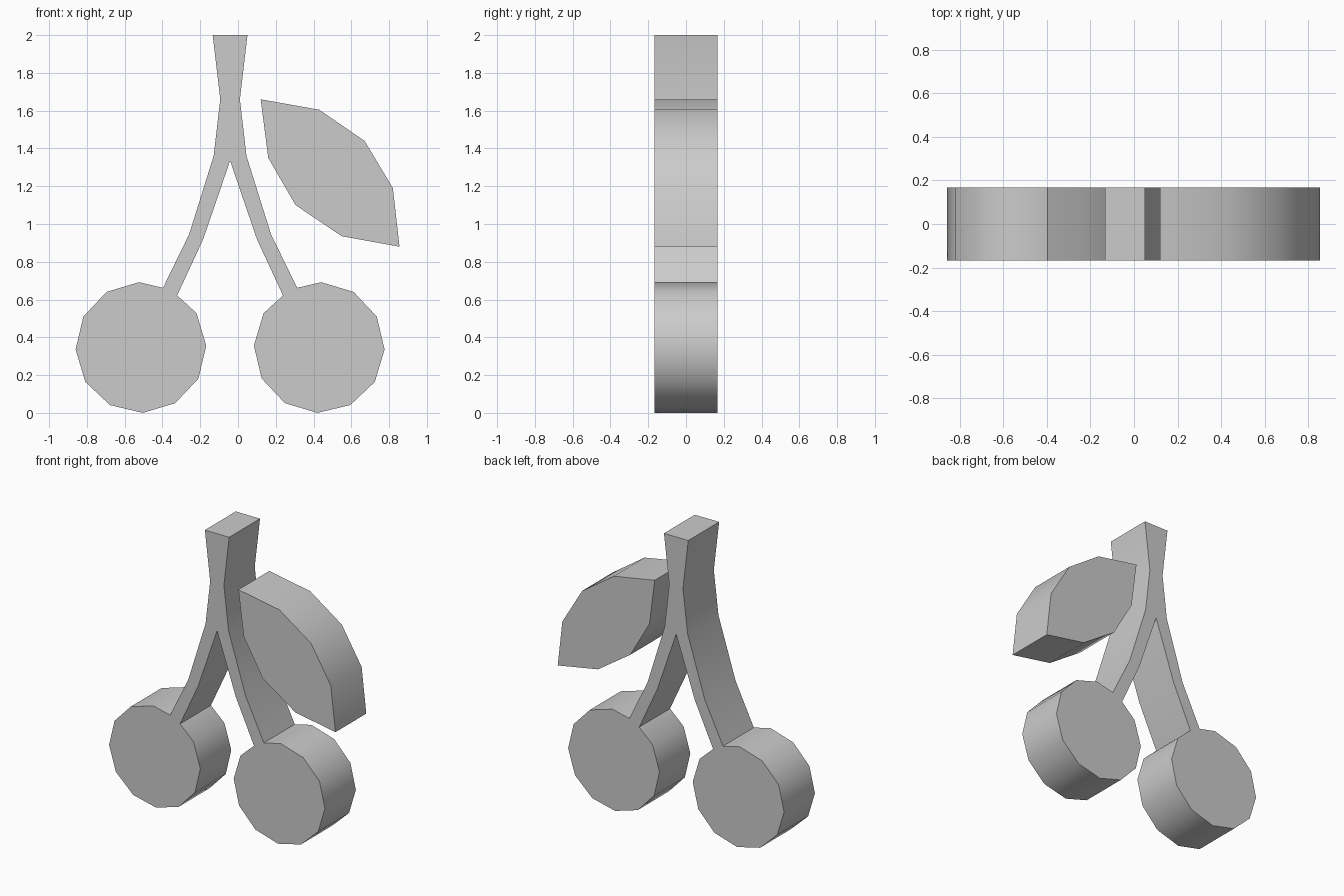
import bpy, bmesh, math

cube = bpy.data.objects.get("Cube")
if cube:
    bpy.data.objects.remove(cube, do_unlink=True)

HALF_DEPTH = 0.167
AXIS = -0.042       # x of the stem's mirror line
RADIUS = 0.346

grey = bpy.data.materials.new("plain_grey")
grey.use_nodes = True
grey.diffuse_color = (0.6, 0.6, 0.6, 1)
grey.node_tree.nodes["Principled BSDF"].inputs["Base Color"].default_value = (0.6, 0.6, 0.6, 1)


def slab(name, outline, joints=()):
    """Extrude an x-z outline through the depth; sides between two joint points stay open."""
    bm = bmesh.new()
    front = [bm.verts.new((x, -HALF_DEPTH, z)) for x, z in outline]
    back = [bm.verts.new((x, HALF_DEPTH, z)) for x, z in outline]
    bm.faces.new(front)
    bm.faces.new(back[::-1])
    for i, point in enumerate(outline):
        j = (i + 1) % len(outline)
        if point in joints and outline[j] in joints:
            continue
        bm.faces.new((front[j], front[i], back[i], back[j]))
    bmesh.ops.recalc_face_normals(bm, faces=bm.faces[:])
    mesh = bpy.data.meshes.new(name)
    bm.to_mesh(mesh)
    bm.free()
    mesh.materials.append(grey)
    obj = bpy.data.objects.new(name, mesh)
    bpy.context.collection.objects.link(obj)
    bpy.ops.object.select_all(action='DESELECT')
    obj.select_set(True)
    bpy.context.view_layer.objects.active = obj
    bpy.ops.object.shade_smooth_by_angle(angle=math.radians(38))


def place(points, side):
    return [(AXIS + side * u, z) for u, z in points]


# Forked stem: one half from the top down, around the tip and up to the fork
joint = [(0.355, 0.662), (0.28, 0.622)]
half = [(0.092, 2.0), (0.052, 1.66), (0.087, 1.36), (0.217, 0.945),
        *joint, (0.142, 0.92)]
fork = [(AXIS, 1.335)]
both_joints = place(joint, 1) + place(joint, -1)
slab("forked_stem", place(half, 1) + fork + place(half, -1)[::-1], both_joints)

# Twelve-sided fruits, the corner under each stem cut off to meet it
fruit = []
for k in range(12):
    if k == 2:
        fruit += joint[::-1]
    else:
        a = math.radians(1.7 + 30 * k)
        fruit.append((0.472 - RADIUS * math.cos(a), RADIUS + RADIUS * math.sin(a)))
for name, side in (("left_fruit", 1), ("right_fruit", -1)):
    slab(name, place(fruit, side), both_joints)

# Pointed leaf on the left
slab("leaf", [(0.12, 1.66), (0.43, 1.605), (0.67, 1.44), (0.82, 1.19),
              (0.855, 0.88), (0.55, 0.935), (0.305, 1.10), (0.16, 1.35)])
